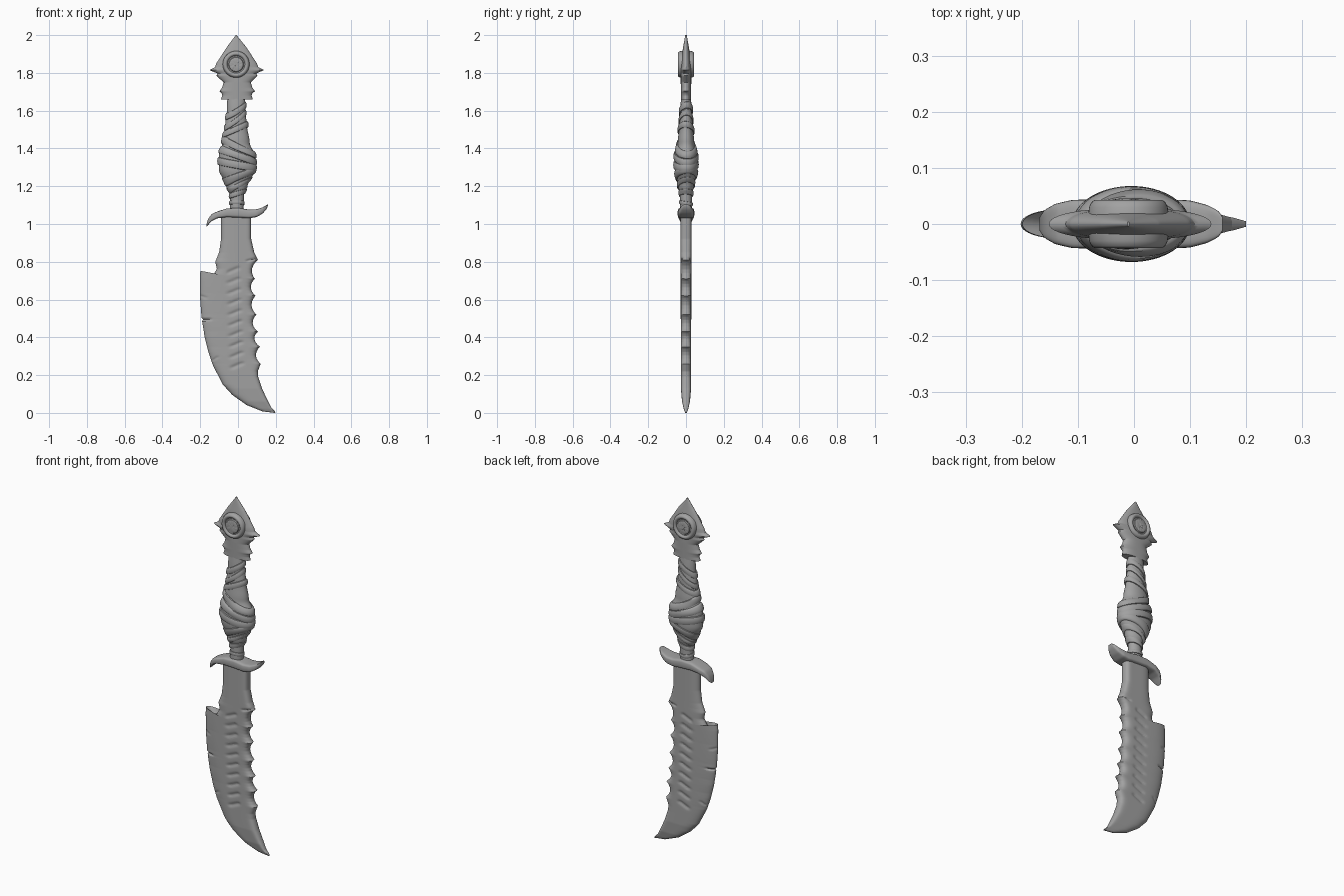
import bpy, bmesh, math, random
from mathutils import Vector

if "Cube" in bpy.data.objects:
    bpy.data.objects.remove(bpy.data.objects["Cube"])

random.seed(4)
steel = bpy.data.materials.new("dark_grey")
steel.diffuse_color = (.36, .36, .36, 1)
steel.use_nodes = True
steel.node_tree.nodes["Principled BSDF"].inputs["Base Color"].default_value = steel.diffuse_color


def lerp_keys(keys, t, smooth=False):
    """Interpolate tuples (t, a, b, ...) sorted by rising t."""
    if t <= keys[0][0]:
        return keys[0][1:]
    for k0, k1 in zip(keys, keys[1:]):
        if t <= k1[0]:
            s = (t - k0[0]) / (k1[0] - k0[0])
            if smooth:
                s = s * s * (3 - 2 * s)
            return tuple(a + (b - a) * s for a, b in zip(k0[1:], k1[1:]))
    return keys[-1][1:]


def loft(name, rings, closed=False, angle=40):
    """Skin a list of equal-length point loops."""
    bm = bmesh.new()
    rows = [[bm.verts.new(p) for p in r] for r in rings]
    n = len(rows[0])
    for a, b in zip(rows, rows[1:] + rows[:1] if closed else rows[1:]):
        for i in range(n):
            j = (i + 1) % n
            bm.faces.new((a[i], a[j], b[j], b[i]))
    if not closed:
        bm.faces.new(rows[0])
        bm.faces.new(rows[-1])
    bmesh.ops.recalc_face_normals(bm, faces=bm.faces[:])
    me = bpy.data.meshes.new(name)
    bm.to_mesh(me)
    bm.free()
    me.materials.append(steel)
    ob = bpy.data.objects.new(name, me)
    bpy.context.collection.objects.link(ob)
    bpy.context.view_layer.objects.active = ob
    ob.select_set(True)
    bpy.ops.object.shade_smooth_by_angle(angle=math.radians(angle))
    ob.select_set(False)
    return ob


def slab(name, left, right, half, p_left, p_right, step, cols, grooves=()):
    """Flat plate between two outlines (t, x, z), with rounded edges."""
    lo, hi = left[0][0], left[-1][0]
    ts = {lo + (hi - lo) * i / round((hi - lo) / step) for i in range(round((hi - lo) / step) + 1)}
    ts = sorted(ts | {k[0] for k in left} | {k[0] for k in right})
    rings = []
    for t in ts:
        L, R = lerp_keys(left, t), lerp_keys(right, t)
        front, back = [], []
        for c in range(cols + 1):
            u = math.sin(math.pi / 2 * (2 * c / cols - 1))
            x, z = (L[i] + (R[i] - L[i]) * (u + 1) / 2 for i in (0, 1))
            y = half(z) * math.sqrt(max(0, 1 - abs(u) ** (p_left if u < 0 else p_right)))
            for (x0, z0, x1, z1, w, d) in grooves:
                dx, dz = x1 - x0, z1 - z0
                s = min(1, max(0, ((x - x0) * dx + (z - z0) * dz) / (dx * dx + dz * dz)))
                r = math.hypot(x - x0 - s * dx, z - z0 - s * dz)
                y -= min(d, y * .6) * math.exp(-(r / w) ** 2)
            front.append((x, -y, z))
            back.append((x, y, z))
        rings.append(front + back[-2:0:-1])
    return loft(name, rings)


# Blade: belly on the left, scalloped spine on the right
belly = [(0, .195, 0), (.02, .13, .008), (.05, .045, .042), (.10, -.03, .095), (.15, -.08, .15),
         (.25, -.132, .25), (.32, -.156, .32), (.40, -.176, .40), (.485, -.19, .485), (.495, -.185, .495),
         (.505, -.193, .505), (.60, -.201, .61), (.68, -.202, .72), (.70, -.199, .752),
         (.712, -.18, .738), (.724, -.155, .718), (.738, -.135, .722), (.76, -.112, .762),
         (.79, -.12, .80), (.84, -.10, .85), (.92, -.09, .92), (1.05, -.09, 1.05)]
tips = [(.26, .12), (.35, .117), (.43, .105), (.52, .098), (.62, .093), (.71, .09), (.81, .105)]
spine = [(0, .2, .003), (.03, .175, .03), (.08, .15, .08), (.13, .127, .13), (.19, .107, .19), (.22, .105, .22)]
for (za, xa), (zb, xb) in zip(tips, tips[1:]):
    for s in (0, .12, .3, .5, .7, .88):
        z = za + (zb - za) * s
        spine.append((z, xa + (xb - xa) * s - .024 * math.sin(math.pi * s) ** .8, z))
spine += [(.81, .105, .81), (.85, .086, .85), (.92, .07, .92), (1.05, .07, 1.05)]
thick = [(0, .004), (.02, .012), (.06, .021), (.13, .027), (1.05, .029)]
# plain chiselled strokes down the blade and a few cracks
cuts = []
for i in range(10):
    z, drift = .25 + i * .056, -.02 * i / 9
    cuts.append((-.03 + drift, z - .01, .02 + drift, z + .012, .009, .006))
cuts += [(-.21, .49, -.15, .495, .006, .006), (.05, .805, .11, .82, .006, .006),
         (-.2, .62, -.17, .61, .006, .004), (-.13, .28, -.11, .295, .006, .004)]
slab("blade", belly, spine, lambda z: lerp_keys(thick, z)[0], 3.5, 9, .005, 36, cuts)


# Guard: S-shaped bar swept along x
guard_keys = [(-.168, .992, .985, .012), (-.16, 1.025, .993, .025), (-.14, 1.052, 1.015, .036),
              (-.11, 1.066, 1.03, .043), (-.06, 1.082, 1.036, .044), (0, 1.086, 1.033, .044),
              (.06, 1.076, 1.03, .044), (.10, 1.078, 1.037, .042), (.13, 1.088, 1.055, .034),
              (.15, 1.100, 1.077, .024), (.158, 1.104, 1.096, .012)]


def super_pt(a, e):
    c, s = math.cos(a), math.sin(a)
    return math.copysign(abs(c) ** e, c), math.copysign(abs(s) ** e, s)


rings = []
for i in range(49):
    x = -.168 + .326 * i / 48
    zt, zb, w = lerp_keys(guard_keys, x)
    ring = []
    for k in range(28):
        c, s = super_pt(math.tau * k / 28, .45)
        ring.append((x, w * c, (zt + zb) / 2 + (zt - zb) / 2 * s))
    rings.append(ring)
loft("guard", rings)

# Grip: swelling oval column (z, centre x, x radius, y radius)
grip_keys = [(1.04, -.008, .036, .032), (1.16, -.005, .037, .032), (1.20, -.006, .057, .042),
             (1.29, -.005, .096, .059), (1.36, -.005, .096, .058), (1.43, -.010, .072, .044),
             (1.52, -.010, .058, .036), (1.60, -.010, .048, .031), (1.70, -.010, .046, .024)]


def grip_point(z, a, out=0):
    cx, rx, ry = lerp_keys(grip_keys, z, True)
    return Vector((cx + (rx + out) * math.cos(a), (ry + out) * math.sin(a), z))


loft("grip", [[grip_point(1.04 + .66 * i / 60, math.tau * k / 40) for k in range(40)] for i in range(61)])

# Wrap straps: tilted bands hugging the grip (height, tilt, half width, bulge)
straps = [(1.600, .030, .018, .007), (1.550, .036, .016, .006), (1.500, .022, .017, .008),
          (1.405, -.040, .021, .008), (1.360, -.030, .020, .009), (1.315, -.012, .021, .009),
          (1.255, .034, .021, .008), (1.205, .026, .014, .006),
          (1.160, .006, .014, .007), (1.110, -.003, .010, .005)]
for i, (zc, tilt, w, bulge) in enumerate(straps):
    rings = []
    for k in range(64):
        a = math.tau * k / 64
        z = zc + tilt * math.cos(a) + .006 * math.sin(a + i)
        rings.append([grip_point(z + w * super_pt(math.tau * m / 12, .7)[0], a,
                                 bulge * super_pt(math.tau * m / 12, .7)[1]) for m in range(12)])
    loft(f"grip_strap_{i + 1}", rings, closed=True)

# Pommel: spiked arrowhead plate
p_left = [(-.09, 1.66), (-.083, 1.68), (-.086, 1.692), (-.098, 1.703), (-.084, 1.722), (-.076, 1.75),
          (-.115, 1.785), (-.108, 1.797), (-.152, 1.815), (-.122, 1.83), (-.115, 1.85), (-.06, 1.935), (-.012, 2.0)]
p_right = [(.078, 1.66), (.072, 1.68), (.076, 1.692), (.09, 1.703), (.076, 1.722), (.068, 1.75),
           (.103, 1.785), (.097, 1.797), (.138, 1.815), (.108, 1.83), (.10, 1.85), (.045, 1.935), (-.008, 2.0)]
p_thick = [(1.66, .026), (1.75, .028), (1.84, .028), (1.92, .018), (2.0, .004)]
slab("pommel", [(z, x, z) for x, z in p_left], [(z, x, z) for x, z in p_right],
     lambda z: lerp_keys(p_thick, z)[0], 2.5, 2.5, .008, 24)

# Pommel medallion: raised rim and pitted centre on both faces
prof = [(.004, .041), (.010, .041), (.017, .041), (.024, .041), (.031, .040), (.037, .039), (.040, .034),
        (.046, .034), (.049, .039), (.054, .043), (.060, .043), (.066, .039), (.070, .030), (.072, .012)]
rings = []
for side in (-1, 1):
    half_rings = [[(-.01 + r * math.cos(math.tau * k / 48),
                    side * (y + (random.uniform(-.001, .001) if .006 < r < .034 else 0)),
                    1.845 + r * math.sin(math.tau * k / 48)) for k in range(48)] for r, y in prof]
    rings += half_rings if side < 0 else half_rings[::-1]
loft("pommel_medallion", rings)
